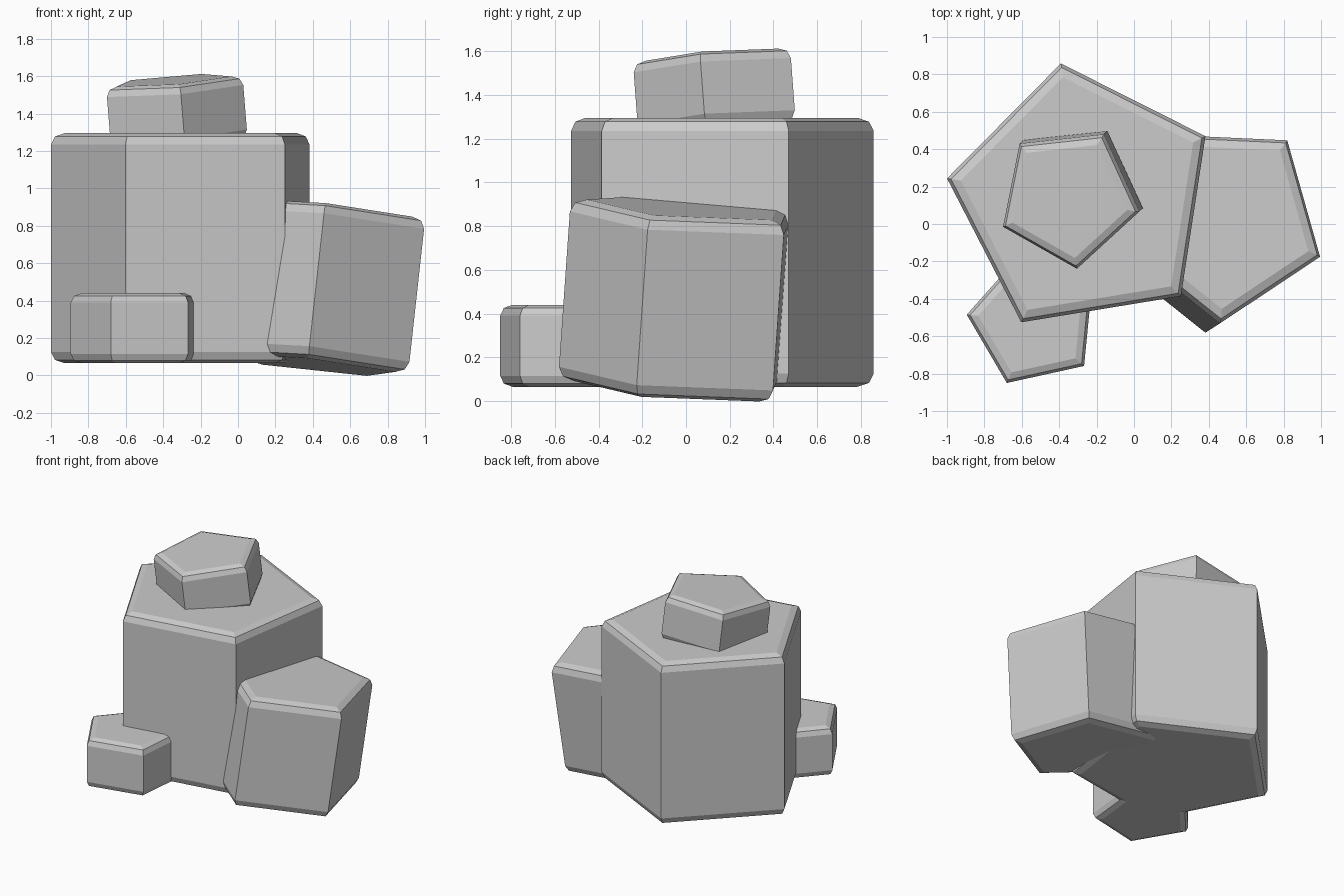
import bpy, bmesh, math
from mathutils import Vector

if "Cube" in bpy.data.objects:
    bpy.data.objects.remove(bpy.data.objects["Cube"])


def rock(name, base, axis, height, radius, angle, bevel, sides=5):
    """Regular prism along axis, with its top and bottom rims rounded in two steps."""
    k = 1 - math.sqrt(0.5)
    lower = [(bevel, 0), (bevel * k, bevel * k), (0, bevel)]
    profile = lower + [(inset, height - z) for inset, z in reversed(lower)]
    turn = Vector((0, 0, 1)).rotation_difference(Vector(axis))

    bm = bmesh.new()
    rings = []
    for inset, z in profile:
        r = radius - inset / math.cos(math.pi / sides)
        ring = []
        for i in range(sides):
            a = math.radians(angle) + math.tau * i / sides
            p = Vector((r * math.cos(a), r * math.sin(a), z))
            ring.append(bm.verts.new(turn @ p + Vector(base)))
        rings.append(ring)
    for a, b in zip(rings, rings[1:]):
        for i in range(sides):
            j = (i + 1) % sides
            bm.faces.new((a[i], a[j], b[j], b[i]))
    bm.faces.new(rings[0][::-1])
    bm.faces.new(rings[-1])

    mesh = bpy.data.meshes.new(name)
    bm.to_mesh(mesh)
    bm.free()
    obj = bpy.data.objects.new(name, mesh)
    bpy.context.collection.objects.link(obj)
    return obj


# Tall upright centre block
rock("main_rock", (-0.272, 0.132, 0.065), (0, 0, 1), 1.23, 0.736, 27.3, 0.06)
# Leaning block on the right
rock("side_rock", (0.396, -0.036, 0.056), (0.11, 0.07, 1), 0.837, 0.551, -20.4, 0.06)
# Low upright block at the front left
rock("small_rock", (-0.536, -0.52, 0.065), (0, 0, 1), 0.375, 0.36, 30.4, 0.05)
# Tilted block resting on top
rock("top_rock", (-0.327, 0.166, 1.24), (-0.08, -0.075, 1), 0.34, 0.387, -11.5, 0.05)
